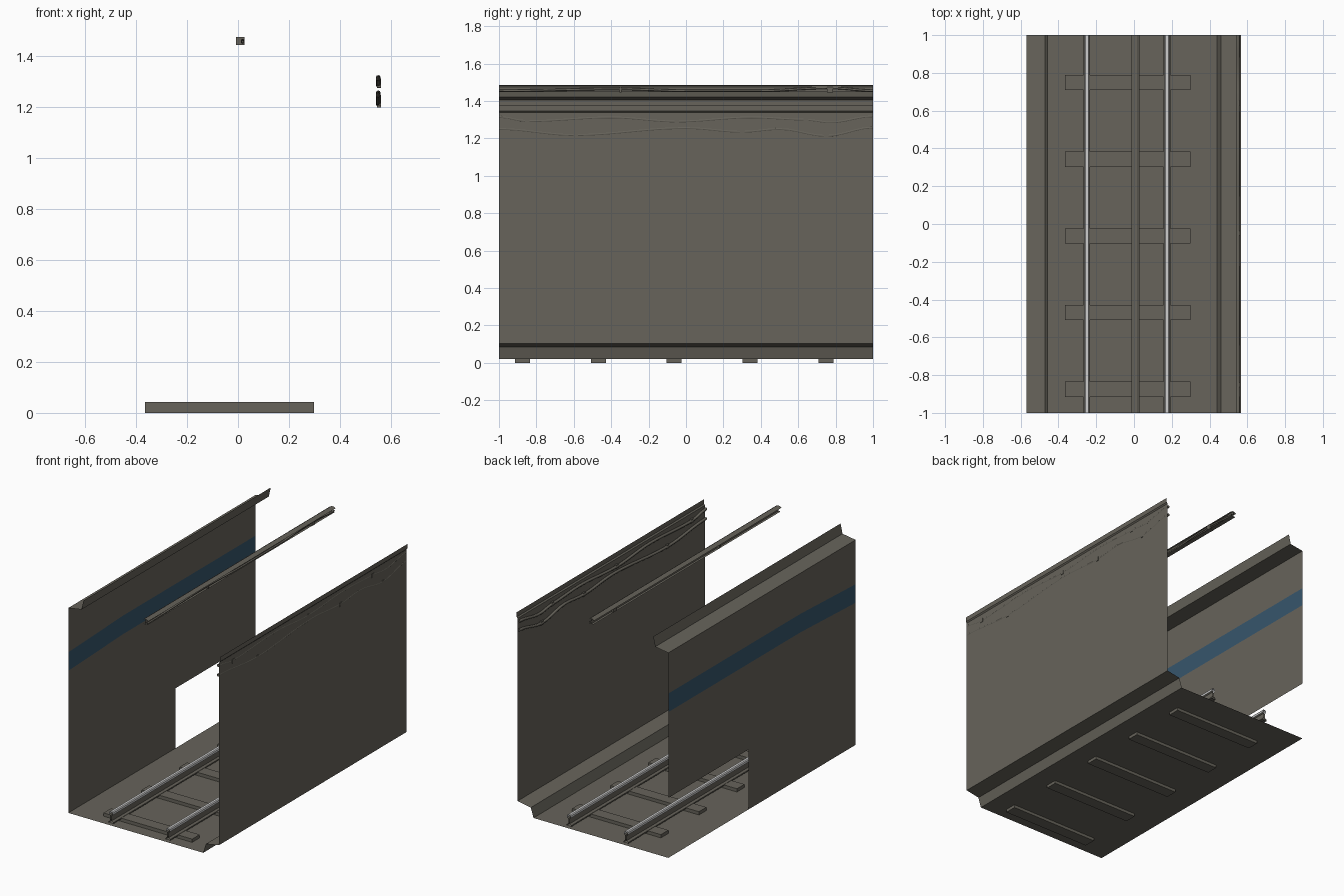
import bpy, bmesh, math

if "Cube" in bpy.data.objects:
    bpy.data.objects.remove(bpy.data.objects["Cube"])


def mat(name, col):
    m = bpy.data.materials.new(name)
    m.diffuse_color = (*col, 1)
    m.use_nodes = True
    m.node_tree.nodes["Principled BSDF"].inputs["Base Color"].default_value = m.diffuse_color
    return m


CONCRETE = mat("concrete_grey", (0.135, 0.126, 0.104))
BLUE = mat("stripe_blue", (0.038, 0.092, 0.15))
STEEL = mat("rail_steel", (0.62, 0.62, 0.62))


def make(name, verts, faces, mats):
    me = bpy.data.meshes.new(name)
    me.from_pydata(verts, [], faces)
    for m in mats:
        me.materials.append(m)
    ob = bpy.data.objects.new(name, me)
    bpy.context.scene.collection.objects.link(ob)
    return ob


def sweep(name, profile, stations=((-1, 0, 0), (1, 0, 0)), closed=False, mats=(CONCRETE,), smooth=False):
    """Run an (x, z) profile along y through stations (y, dx, dz); ends stay open."""
    n = len(profile)
    verts = [(x + dx, y, z + dz) for y, dx, dz in stations for x, z in profile]
    faces = []
    for s in range(len(stations) - 1):
        for i in range(n if closed else n - 1):
            j = (i + 1) % n
            a = s * n
            faces.append((a + i, a + j, a + n + j, a + n + i))
    ob = make(name, verts, faces, mats)
    for p in ob.data.polygons:
        p.use_smooth = smooth
    return ob


def box(name, x0, x1, y0, y1, z0, z1):
    bm = bmesh.new()
    bmesh.ops.create_cube(bm, size=1)
    for v in bm.verts:
        v.co.x = x0 if v.co.x < 0 else x1
        v.co.y = y0 if v.co.y < 0 else y1
        v.co.z = z0 if v.co.z < 0 else z1
    me = bpy.data.meshes.new(name)
    bm.to_mesh(me)
    bm.free()
    me.materials.append(CONCRETE)
    ob = bpy.data.objects.new(name, me)
    bpy.context.scene.collection.objects.link(ob)
    return ob


def wave(points, y):
    """Smooth height between (y, z) points, like a hung cable."""
    for (y0, z0), (y1, z1) in zip(points, points[1:]):
        if y <= y1:
            t = (y - y0) / (y1 - y0)
            return z0 + (z1 - z0) * (1 - math.cos(math.pi * t)) / 2
    return points[-1][1]


def cable(name, x, points, r, sides=8):
    ring = [(x + r * math.cos(a), r * math.sin(a))
            for a in (2 * math.pi * i / sides for i in range(sides))]
    ys = [-1 + i / 20 for i in range(41)]
    return sweep(name, ring, [(y, 0, wave(points, y)) for y in ys], True, smooth=True)


# floor, side curb and right wall with its small outward lip
sweep("floor_and_right_wall", [(-0.568, 0.02), (0.44, 0.02), (0.46, 0.085), (0.558, 0.103),
                               (0.558, 1.337), (0.566, 1.345), (0.566, 1.376)])

# left wall: low opening at the back, blue stripe that dips at the front
YS = [(-1, -0.025), (-0.41, 0), (0.144, 0), (1, 0)]
ZS = [(0.02, 0), (0.425, 0), (1.005, 1), (1.13, 1), (1.405, 0)]
verts = [(-0.568, y, z + k * d) for y, d in YS for z, k in ZS]
faces, idx = [], []
for c in range(3):
    for r in range(4):
        if c == 2 and r == 0:
            continue
        a = c * 5 + r
        faces.append((a, a + 5, a + 6, a + 1)[::-1])
        idx.append(1 if r == 2 else 0)
wall = make("left_wall", verts, faces, (CONCRETE, BLUE))
for p, i in zip(wall.data.polygons, idx):
    p.material_index = i

# ledge and lip on top of the left wall
sweep("left_ledge", [(-0.568, 1.405), (-0.47, 1.42), (-0.455, 1.485)])

# sleepers
for k in range(5):
    y = -0.875 + k * 0.406
    box("sleeper_%d" % (k + 1), -0.365, 0.298, y - 0.04, y + 0.04, 0, 0.042)

# rails: open-ended I profile, bright steel head
HALF = [(0.018, 0.036), (0.018, 0.044), (0.005, 0.052), (0.005, 0.086),
        (0.013, 0.092), (0.013, 0.106), (0.008, 0.112)]
for side, cx in (("left", -0.25), ("right", 0.175)):
    prof = [(cx + x, z) for x, z in HALF] + [(cx - x, z) for x, z in reversed(HALF)]
    rail = sweep("rail_" + side, prof, closed=True, mats=(CONCRETE, STEEL))
    for p in rail.data.polygons:
        p.material_index = 1 if p.center.z > 0.095 else 0

# overhead conductor bar, hung cable and clips
for nm, prof in (("flange", [(-0.014, 1.474), (0.0, 1.482), (0.016, 1.482), (0.03, 1.474)]),
                 ("web", [(0.008, 1.482), (0.008, 1.447)]),
                 ("foot", [(-0.008, 1.447), (0.024, 1.447)])):
    sweep("overhead_bar_" + nm, prof)
cable("overhead_cable", 0.018,
      [(-1, 1.455), (-0.36, 1.464), (0.0, 1.455), (0.4, 1.455), (0.77, 1.47), (1, 1.455)], 0.006)
box("overhead_clip_back", -0.008, 0.025, 0.755, 0.785, 1.446, 1.476)
box("overhead_clip_front", -0.008, 0.025, -0.355, -0.345, 1.446, 1.476)

# two wavy cables along the right wall with their clips
LOW = [(-1, 1.25), (-0.6, 1.218), (0, 1.255), (0.3, 1.235), (0.5, 1.25), (0.75, 1.213), (1, 1.258)]
HIGH = [(-1, 1.315), (-0.85, 1.292), (-0.4, 1.312), (-0.05, 1.29), (0.35, 1.312), (0.64, 1.3), (0.77, 1.285), (1, 1.318)]
for nm, pts, clips in (("lower", LOW, (-0.59, 0.3, 0.75)), ("upper", HIGH, (-0.85, -0.05, 0.64))):
    cable("wall_cable_" + nm, 0.551, pts, 0.009)
    for k, y in enumerate(clips):
        z = wave(pts, y)
        box("clip_%s_%d" % (nm, k + 1), 0.547, 0.561, y - 0.012, y + 0.012, z - 0.013, z + 0.013)
